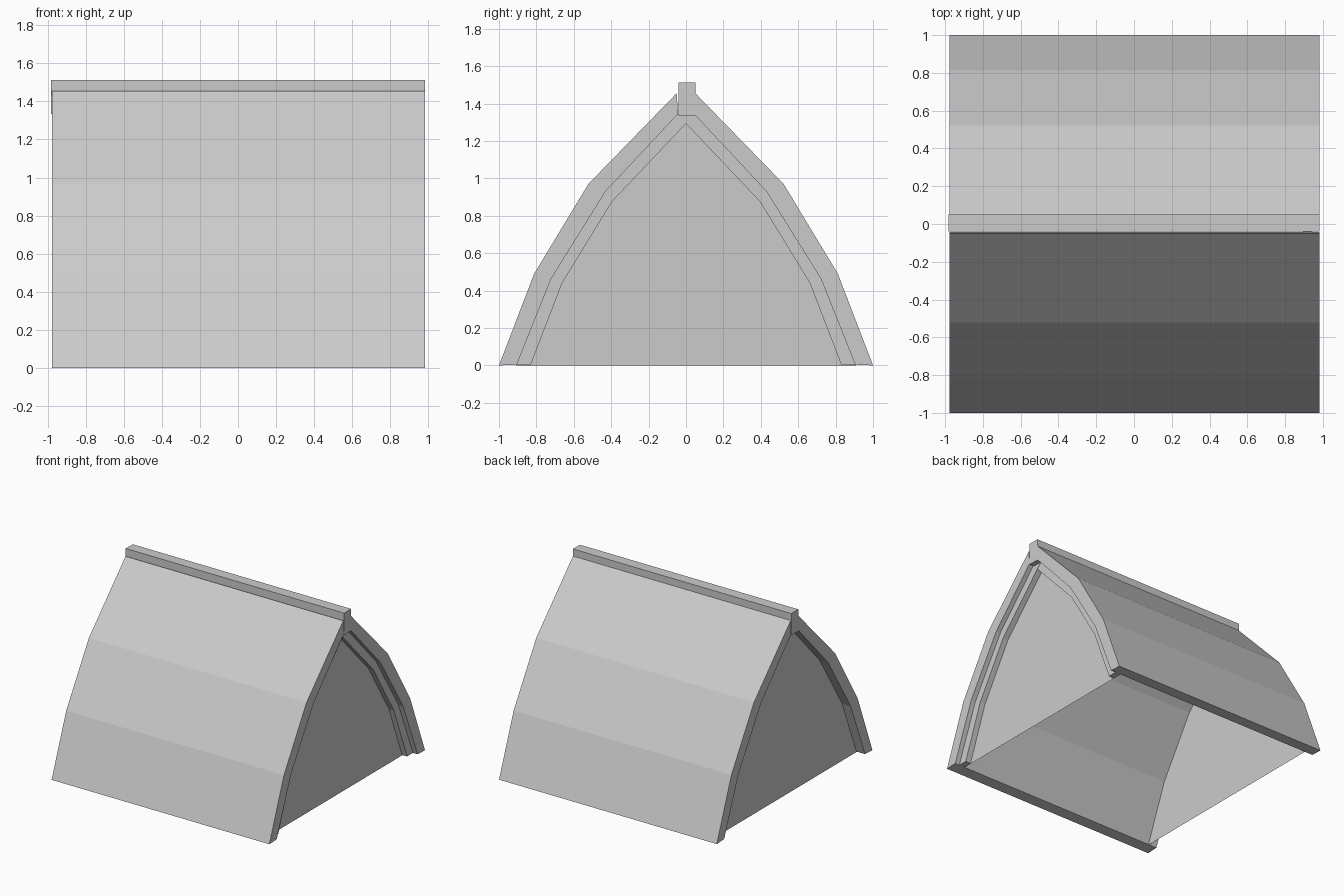
import bpy, bmesh

if "Cube" in bpy.data.objects:
    bpy.data.objects.remove(bpy.data.objects["Cube"])

# Half profiles (y, z) from eave to ridge
OUTER = [(1.0, 0.0), (0.812, 0.49), (0.522, 0.97), (0.05, 1.455)]
INNER = [(0.905, 0.004), (0.72, 0.465), (0.43, 0.93), (0.042, 1.345)]
TRIM = [(0.83, 0.004), (0.662, 0.44), (0.396, 0.875), (-0.04, 1.335)]


def mirrored(points):
    return [(-y, z) for y, z in points]


def extrude_profile(name, points, x0, x1=None):
    """A (y, z) outline as a flat panel at x0, or as a solid from x0 to x1."""
    bm = bmesh.new()
    face = bm.faces.new([bm.verts.new((x0, y, z)) for y, z in points])
    if x1 is not None:
        geom = bmesh.ops.extrude_face_region(bm, geom=[face])["geom"]
        verts = [g for g in geom if isinstance(g, bmesh.types.BMVert)]
        bmesh.ops.translate(bm, verts=verts, vec=(x1 - x0, 0, 0))
        bmesh.ops.recalc_face_normals(bm, faces=bm.faces)
    mesh = bpy.data.meshes.new(name)
    bm.to_mesh(mesh)
    bm.free()
    obj = bpy.data.objects.new(name, mesh)
    bpy.context.collection.objects.link(obj)
    return obj


# Roof slopes, and the rake trim under the overhang of the right end
slab = OUTER + INNER[::-1]
trim = INNER + TRIM[::-1]
for side, shape, trim_end in (("back", list, 0.94), ("front", mirrored, 0.942)):
    extrude_profile(side + "_roof_slope", shape(slab), -0.977, 0.982)
    extrude_profile(side + "_gable_trim", shape(trim), 0.895, trim_end)

# Ridge beam
extrude_profile("ridge_beam",
                [(-0.04, 1.335), (0.05, 1.335), (0.05, 1.513), (-0.04, 1.513)],
                -0.982, 0.983)

# Recessed gable walls, thin panels open underneath
gable = [(0.91, 0.0)] + INNER[1:] + mirrored(INNER[1:])[::-1] + [(-0.91, 0.0)]
extrude_profile("right_gable_wall", gable, 0.895)
extrude_profile("left_gable_wall", gable[::-1], -0.9)
